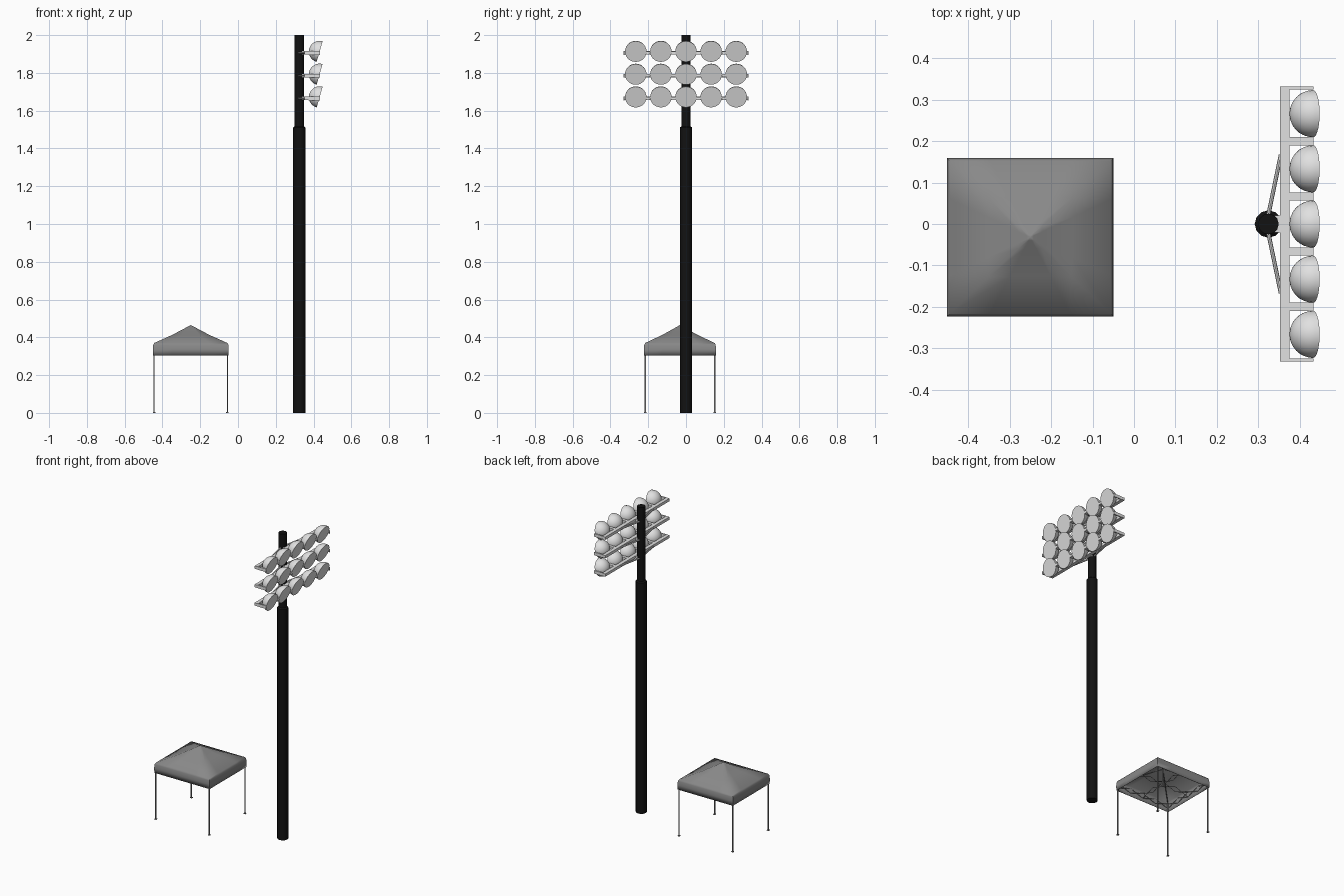
import bpy, bmesh, math
from mathutils import Vector, Matrix

cube = bpy.data.objects.get("Cube")
if cube:
    bpy.data.objects.remove(cube, do_unlink=True)


def material(name, value):
    m = bpy.data.materials.new(name)
    m.use_nodes = True
    col = (value, value, value, 1)
    m.diffuse_color = col
    m.node_tree.nodes["Principled BSDF"].inputs["Base Color"].default_value = col
    return m


BLACK = material("black_paint", 0.006)
LIGHT = material("light_grey_metal", 0.75)
FABRIC = material("grey_fabric", 0.25)
STEEL = material("tent_steel", 0.22)


def finish(name, bm, mat, smooth=None):
    bmesh.ops.recalc_face_normals(bm, faces=bm.faces)
    me = bpy.data.meshes.new(name)
    bm.to_mesh(me)
    bm.free()
    me.materials.append(mat)
    ob = bpy.data.objects.new(name, me)
    bpy.context.collection.objects.link(ob)
    if smooth:
        bpy.ops.object.select_all(action='DESELECT')
        ob.select_set(True)
        bpy.context.view_layer.objects.active = ob
        bpy.ops.object.shade_smooth_by_angle(angle=math.radians(smooth))
    return ob


def add_box(bm, center, size):
    m = Matrix.Translation(center) @ Matrix.Diagonal((*size, 1))
    bmesh.ops.create_cube(bm, size=1, matrix=m)


def add_rod(bm, a, b, r, sides=8):
    a, b = Vector(a), Vector(b)
    d = b - a
    m = Matrix.Translation((a + b) / 2) @ d.to_track_quat('Z', 'Y').to_matrix().to_4x4()
    bmesh.ops.create_cone(bm, cap_ends=True, segments=sides, radius1=r, radius2=r,
                          depth=d.length, matrix=m)


def lathe(bm, profile, sides):
    # Revolve (radius, height) points about z; zero radii close to a tip
    rings = []
    for r, z in profile:
        if r == 0:
            rings.append([bm.verts.new((0, 0, z))] * sides)
        else:
            rings.append([bm.verts.new((r * math.cos(2 * math.pi * i / sides),
                                        r * math.sin(2 * math.pi * i / sides), z))
                          for i in range(sides)])
    for lo, hi in zip(rings, rings[1:]):
        for i in range(sides):
            j = (i + 1) % sides
            bm.faces.new(list(dict.fromkeys((lo[i], lo[j], hi[j], hi[i]))))


# Mast: wide lower tube stepping to a narrower upper tube
POLE_X = 0.324
bm = bmesh.new()
lathe(bm, [(0, 0), (0.033, 0), (0.033, 1.51), (0.025, 1.517), (0.025, 2), (0, 2)], 12)
pole = finish("mast", bm, BLACK, 35)
pole.location.x = POLE_X

# Floodlight rows: rail, brackets, braces and five tilted lamps each
SPACING = 0.133
RADIUS = 0.057
TILT = math.radians(16)
lamp_mesh = None
for row, z in enumerate((1.669, 1.789, 1.91)):
    zr = z - 0.004
    bm = bmesh.new()
    add_box(bm, (0.3635, 0, zr), (0.023, 0.664, 0.018))
    for k in (-1.5, -0.5, 0.5, 1.5):
        add_box(bm, (0.403, k * SPACING, zr), (0.06, 0.02, 0.016))
    for s in (-1, 1):
        add_box(bm, (0.403, s * 0.328, zr), (0.06, 0.007, 0.02))
        add_rod(bm, (POLE_X, s * 0.022, zr), (0.354, s * 0.167, zr), 0.005)
    add_box(bm, (0.345, 0, zr), (0.02, 0.04, 0.018))
    finish(f"light_rail_{row + 1}", bm, LIGHT)

    for i in range(5):
        name = f"floodlight_{row + 1}_{i + 1}"
        if lamp_mesh is None:
            bm = bmesh.new()
            n = 8
            dome = [(RADIUS * math.cos(math.pi / 2 * t / n),
                     -0.057 * math.sin(math.pi / 2 * t / n)) for t in range(n)]
            lathe(bm, [(0, 0)] + dome + [(0, -0.057)], 28)
            ob = finish(name, bm, LIGHT, 35)
            lamp_mesh = ob.data
        else:
            ob = bpy.data.objects.new(name, lamp_mesh)
            bpy.context.collection.objects.link(ob)
        ob.location = (0.432, (i - 2) * SPACING, z + 0.003)
        ob.rotation_euler = (0, math.pi / 2 + TILT, 0)

# Canopy: square rings from the valance hem up to the peak
CX, CY, HX, HY = -0.25, -0.032, 0.2, 0.19
CORNERS = ((-1, -1), (1, -1), (1, 1), (-1, 1))
bm = bmesh.new()
rings = []
for f, z in ((1, 0.305), (1.005, 0.335), (0.995, 0.36), (0.97, 0.37),
             (0.5, 0.412), (0.14, 0.45), (0.04, 0.461)):
    ring = []
    for (ax, ay), (bx, by) in zip(CORNERS, CORNERS[1:] + CORNERS[:1]):
        for t in (0, 0.25, 0.5, 0.75):
            ring.append(bm.verts.new((CX + HX * f * (ax + (bx - ax) * t),
                                      CY + HY * f * (ay + (by - ay) * t), z)))
    rings.append(ring)
for lo, hi in zip(rings, rings[1:]):
    for i in range(len(lo)):
        j = (i + 1) % len(lo)
        bm.faces.new((lo[i], lo[j], hi[j], hi[i]))
peak = bm.verts.new((CX, CY, 0.465))
for i in range(len(ring)):
    bm.faces.new((ring[i], ring[(i + 1) % len(ring)], peak))
canopy = finish("tent_canopy", bm, FABRIC, 40)
solid = canopy.modifiers.new("cloth_thickness", 'SOLIDIFY')
solid.thickness = 0.002

# Tent legs with small foot plates
LX, LY = HX - 0.006, HY - 0.006
bm = bmesh.new()
for sx, sy in CORNERS:
    x, y = CX + sx * LX, CY + sy * LY
    add_box(bm, (x, y, 0.182), (0.006, 0.006, 0.36))
    add_box(bm, (x, y, 0.002), (0.013, 0.013, 0.004))
finish("tent_legs", bm, STEEL)

# Folding truss: scissor bars on each side, across the middle, and roof ribs
bm = bmesh.new()


def scissors(a, b, count):
    a, b = Vector(a), Vector(b)
    up = Vector((0, 0, 0.035))
    for k in range(count):
        p, q = a.lerp(b, k / count), a.lerp(b, (k + 1) / count)
        add_rod(bm, p, q + up, 0.002, 4)
        add_rod(bm, p + up, q, 0.002, 4)


pts = [(CX + sx * LX, CY + sy * LY, 0.322) for sx, sy in CORNERS]
for a, b in zip(pts, pts[1:] + pts[:1]):
    scissors(a, b, 4)
scissors((CX - LX, CY, 0.322), (CX + LX, CY, 0.322), 4)
scissors((CX, CY - LY, 0.322), (CX, CY + LY, 0.322), 4)
for x, y, z in pts:
    add_rod(bm, (x, y, 0.355), (CX, CY, 0.44), 0.002, 4)
add_rod(bm, (CX, CY, 0.322), (CX, CY, 0.455), 0.004, 6)
finish("tent_truss", bm, STEEL)
